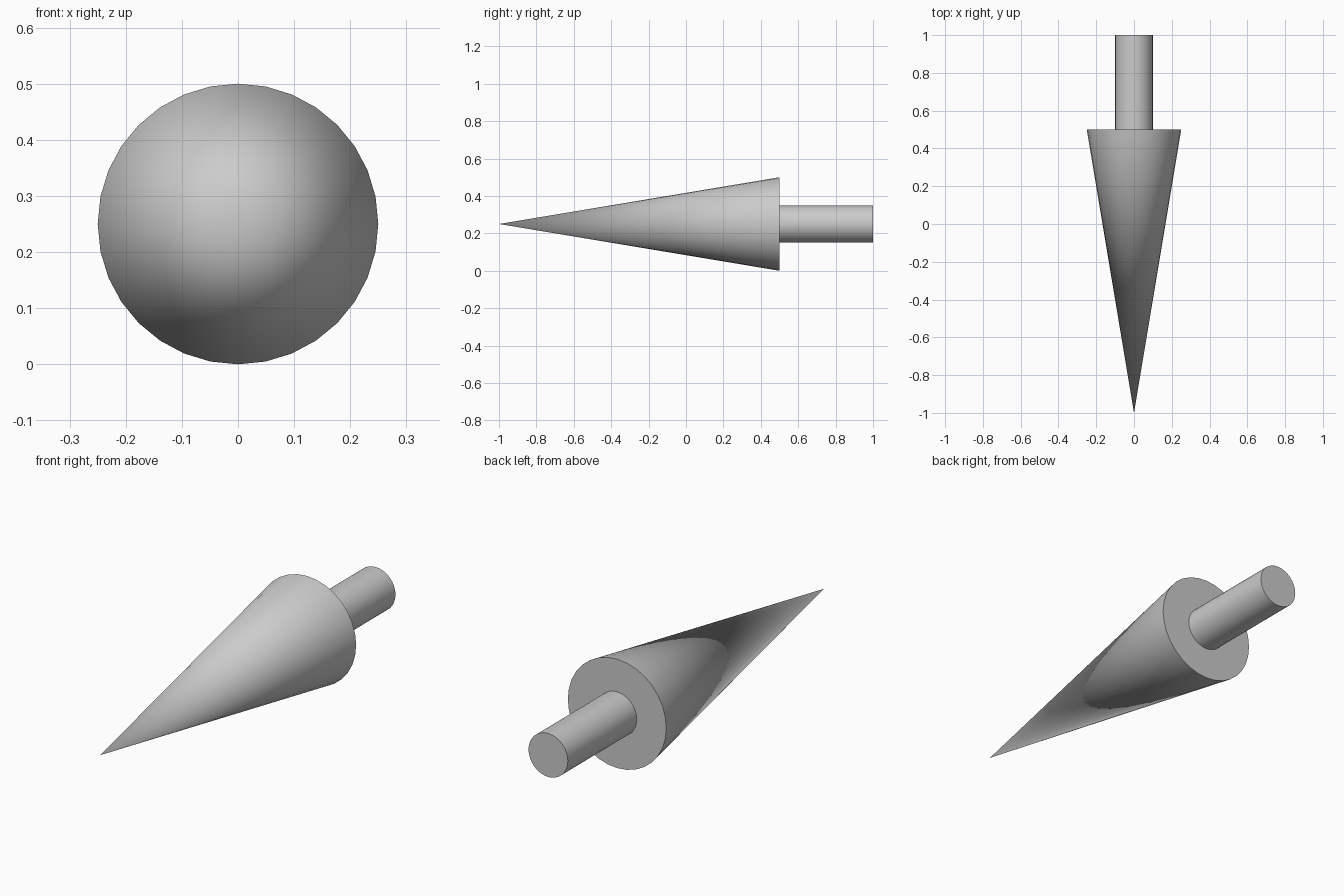
import bpy
import math

if "Cube" in bpy.data.objects:
    bpy.data.objects.remove(bpy.data.objects["Cube"])


def finish(name):
    obj = bpy.context.object
    obj.name = name
    # smooth sides, crisp rims
    bpy.ops.object.shade_smooth_by_angle(angle=math.radians(30))
    return obj


LIE_DOWN = (math.radians(90), 0, 0)  # local +z points to the front (-y)

# Long pointed head, tip at the front
bpy.ops.mesh.primitive_cone_add(vertices=32, radius1=0.25, radius2=0, depth=1.5,
                                location=(0, -0.25, 0.25), rotation=LIE_DOWN)
finish("cone_head")

# Round shaft behind the head
bpy.ops.mesh.primitive_cylinder_add(vertices=32, radius=0.1, depth=0.5,
                                    location=(0, 0.75, 0.25), rotation=LIE_DOWN)
finish("rear_shaft")
